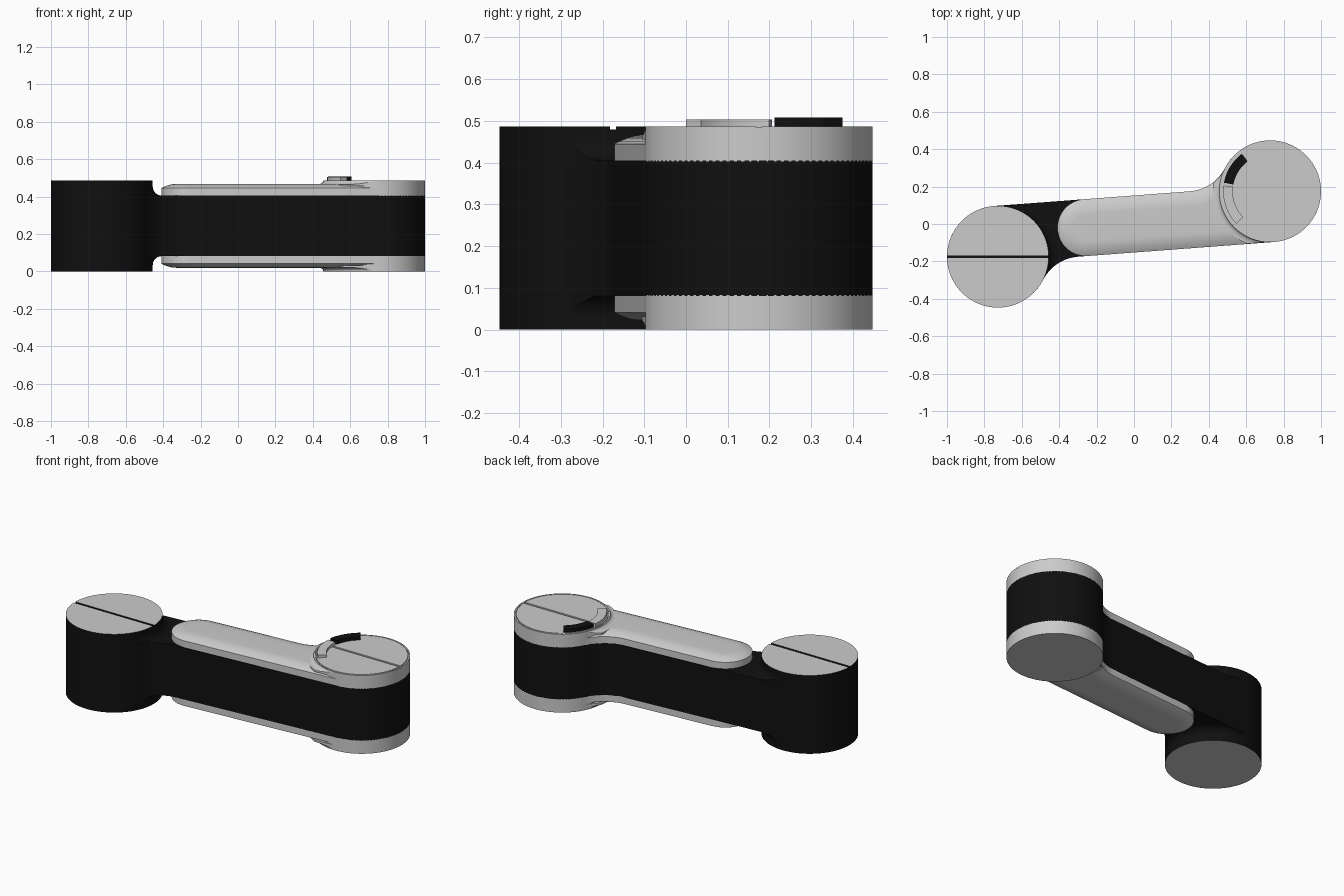
import bpy, bmesh
from math import sin, cos, pi, atan, atan2, sqrt, radians

if "Cube" in bpy.data.objects:
    bpy.data.objects.remove(bpy.data.objects["Cube"])

H, LOW, HIGH = 0.486, 0.083, 0.405          # total height, arm bottom, arm top
R, W, FILLET = 0.272, 0.152, 0.23           # drum radius, arm half width, blend radius
TILT = atan(0.075)                          # arm axis angle in plan
CU, CV = 0.739, 0.12                        # right drum centre in the arm frame
DV = W + FILLET - CV
FU = CU - sqrt((R + FILLET) ** 2 - DV ** 2) # blend arc centre
THETA = atan2(DV, FU - CU)


def material(name, v):
    m = bpy.data.materials.new(name)
    m.diffuse_color = (v, v, v, 1)
    m.use_nodes = True
    m.node_tree.nodes["Principled BSDF"].inputs["Base Color"].default_value = m.diffuse_color
    return m


BLACK, GREY = material("black", 0.005), material("grey", 0.8)


def world(p):
    return (p[0] * cos(TILT) - p[1] * sin(TILT), p[0] * sin(TILT) + p[1] * cos(TILT))


CX, CY = world((CU, CV))


def arc(cx, cy, r, a0, a1, n):
    return [(cx + r * cos(a0 + (a1 - a0) * i / n), cy + r * sin(a0 + (a1 - a0) * i / n))
            for i in range(n + 1)]


def circle(cx, cy, r, n=96):
    return arc(cx, cy, r, 0, 2 * pi, n)[:-1]


def loft(name, loops, mat, ring=False, flip=False):
    """Bridge equal-length outlines [(points, z), ...]; cap the ends, or join them as a ring."""
    bm = bmesh.new()
    rows = [[bm.verts.new((x, y, H - z if flip else z)) for x, y in pts] for pts, z in loops]
    n = len(rows[0])
    for a, b in zip(rows, rows[1:] + (rows[:1] if ring else [])):
        for i in range(n):
            bm.faces.new((a[i], a[(i + 1) % n], b[(i + 1) % n], b[i]))
    if not ring:
        bm.faces.new(rows[0])
        bm.faces.new(rows[-1])
    bmesh.ops.recalc_face_normals(bm, faces=bm.faces)
    me = bpy.data.meshes.new(name)
    bm.to_mesh(me)
    bm.free()
    ob = bpy.data.objects.new(name, me)
    bpy.context.collection.objects.link(ob)
    me.materials.append(mat)
    return ob


def boolean(ob, cutter, op):
    m = ob.modifiers.new("cut", 'BOOLEAN')
    m.operation, m.object, m.solver = op, cutter, 'EXACT'
    bpy.context.view_layer.objects.active = ob
    bpy.ops.object.modifier_apply(modifier=m.name)
    bpy.data.objects.remove(cutter)


def blend(d=0):
    return arc(FU, W + FILLET, FILLET + d, THETA - pi, -pi / 2, 16)


def arm_outline(d=0):
    half = arc(CU, CV, R - d, -pi / 2, THETA, 64)[:-1 if d == 0 else None] + blend(d)
    return [world(p) for p in half + [(-u, -v) for u, v in half]]


def strip_outline(d):
    pts = blend(d) + arc(-0.258, 0, W - d, pi / 2, 1.5 * pi, 32) + [(CU, d - W)]
    return [world(p) for p in pts]


def drum(name, sx, mat, flip):
    """End drum above or below the arm; the upper ones carry a straight slot."""
    x, y = sx * CX, sx * CY
    prof = [(R, HIGH - 0.002), (R, H)]
    if sx > 0 and not flip:
        prof += [(0.265, H), (0.265, H - 0.006), (0.259, H - 0.006), (0.259, H)]
    ob = loft(name, [(circle(x, y, r), z) for r, z in prof], mat, flip=flip)
    if not flip:
        box = [(x - 0.4, y - 0.007), (x + 0.4, y - 0.007), (x + 0.4, y + 0.007), (x - 0.4, y + 0.007)]
        boolean(ob, loft("slot_cutter", [(box, H - 0.007), (box, H + 0.05)], mat), 'DIFFERENCE')
    if mat is BLACK:
        ob.data.materials.append(GREY)
        for p in ob.data.polygons:
            edge = H - p.center.z if not flip else p.center.z
            p.material_index = 1 if abs(p.normal.z) > 0.9 and abs(edge) < 0.001 else 0


def skirt(name, sx, mat, width, z0, z1, flip):
    """Concave fillet round a drum, trimmed to the arm outline."""
    x, y = sx * CX, sx * CY
    prof = [(R - 0.01, z0 - 0.01), (R - 0.01, z1)]
    for i in range(9):
        t = pi / 2 * i / 8
        prof.append((R + width * (1 - cos(t)), z1 - (z1 - z0) * sin(t)))
    prof.append((R + width, z0 - 0.01))
    ob = loft(name, [(circle(x, y, r), z) for r, z in prof], mat, ring=True, flip=flip)
    out = arm_outline(0.002)
    boolean(ob, loft("trim", [(out, -0.1), (out, 0.6)], mat), 'INTERSECT')


# Central arm
loft("arm_body", [(arm_outline(), LOW - 0.002), (arm_outline(), HIGH)], BLACK)

# Drums, fillets and inlaid strips on both sides
for side, flip in (("upper", False), ("lower", True)):
    drum(side + "_left_drum", -1, BLACK, flip)
    drum(side + "_right_cap", 1, GREY, flip)
    skirt(side + "_left_fillet", -1, BLACK, 0.048, HIGH, 0.453, flip)
    skirt(side + "_right_fillet", 1, GREY, 0.035, 0.465, 0.484, flip)
    rows = [(strip_outline(0), HIGH - 0.002)]
    rows += [(strip_outline(0.08 * s / 8), 0.445 + 0.022 * (1 - (1 - s / 8) ** 2)) for s in range(9)]
    loft(side + "_strip", rows, GREY, flip=flip)

# Raised arc pads on the right cap
for name, a0, a1, top, mat in (("dark_arc_pad", 127, 169.5, 0.508, BLACK),
                               ("light_arc_pad", 173, 224, 0.503, GREY)):
    a0, a1 = radians(a0), radians(a1)
    pts = arc(CX, CY, 0.251, a0, a1, 20) + arc(CX, CY, 0.2, a1, a0, 20)
    loft(name, [(pts, H - 0.004), (pts, top)], mat)

# Smooth curved surfaces, keep edges sharp
for ob in bpy.context.collection.objects:
    ob.select_set(True)
    bpy.context.view_layer.objects.active = ob
bpy.ops.object.shade_smooth_by_angle(angle=radians(30))
